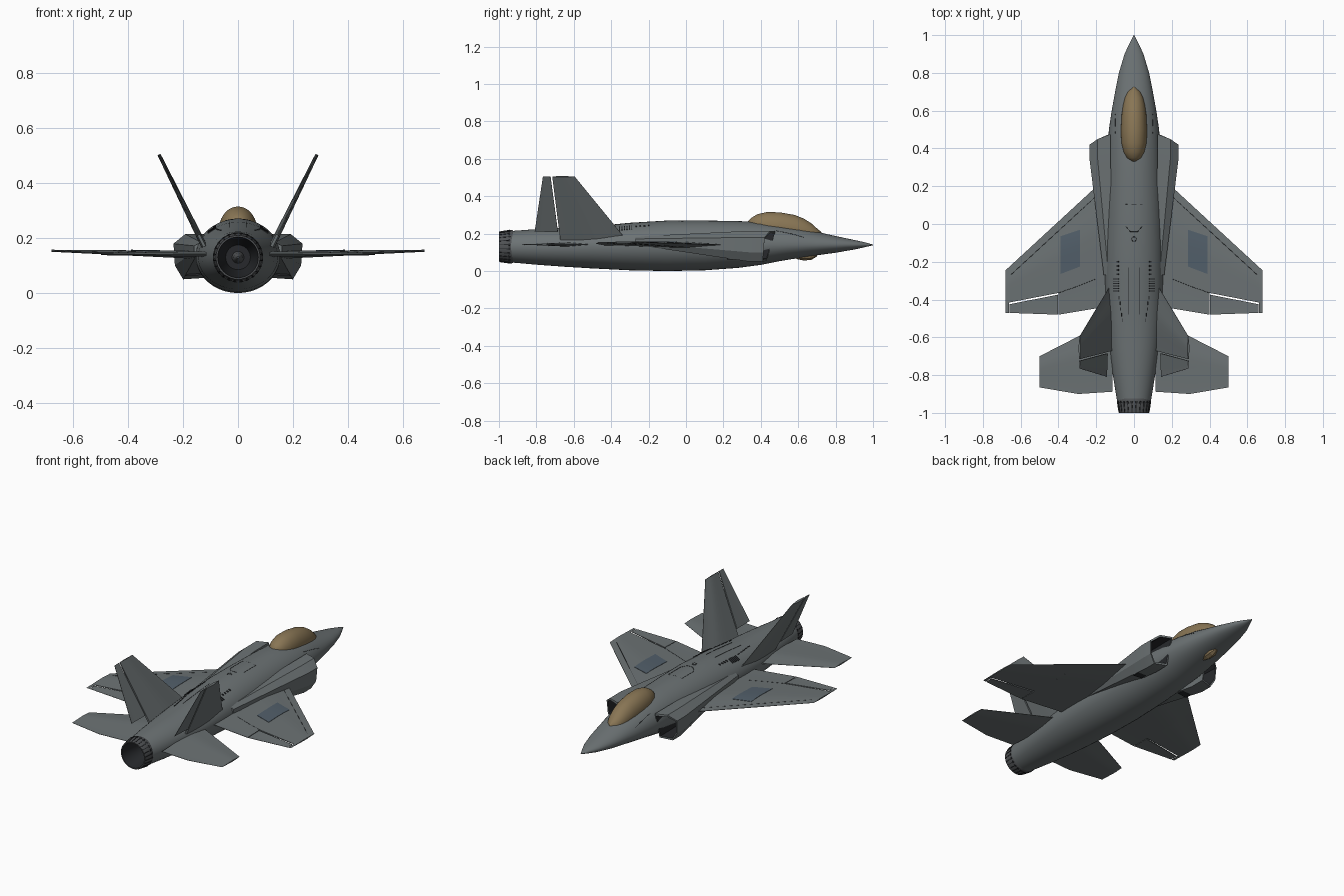
import bpy, bmesh
from math import sin, cos, pi, sqrt, radians
from mathutils import Vector, Matrix

if "Cube" in bpy.data.objects:
    bpy.data.objects.remove(bpy.data.objects["Cube"])


def material(name, r, g, b):
    m = bpy.data.materials.new(name)
    m.diffuse_color = (r, g, b, 1)
    m.use_nodes = True
    m.node_tree.nodes["Principled BSDF"].inputs["Base Color"].default_value = m.diffuse_color
    return m


GREY = material("hull_grey", 0.15, 0.17, 0.175)
DARK = material("dark_metal", 0.02, 0.022, 0.025)
STEEL = material("nozzle_steel", 0.08, 0.085, 0.09)
GOLD = material("tinted_gold", 0.25, 0.18, 0.09)
BLUE = material("walkway_blue", 0.085, 0.115, 0.145)


def finish(name, bm, mats, mirror=False, angle=32):
    bmesh.ops.recalc_face_normals(bm, faces=bm.faces)
    me = bpy.data.meshes.new(name)
    bm.to_mesh(me)
    bm.free()
    for m in mats:
        me.materials.append(m)
    ob = bpy.data.objects.new(name, me)
    bpy.context.collection.objects.link(ob)
    bpy.ops.object.select_all(action='DESELECT')
    ob.select_set(True)
    bpy.context.view_layer.objects.active = ob
    bpy.ops.object.shade_smooth_by_angle(angle=radians(angle))
    if mirror:
        ob.modifiers.new("Mirror", 'MIRROR').use_mirror_merge = False
    return ob


def loft(name, rings, mats, start=True, end=True, dark_from=None, mirror=False, angle=32):
    bm = bmesh.new()
    vs = [[bm.verts.new(p) for p in r] for r in rings]
    n = len(rings[0])
    for k in range(len(vs) - 1):
        for i in range(n):
            j = (i + 1) % n
            f = bm.faces.new((vs[k][i], vs[k][j], vs[k + 1][j], vs[k + 1][i]))
            f.material_index = int(dark_from is not None and k >= dark_from)
    if start:
        bm.faces.new(vs[0])
    if end:
        bm.faces.new(vs[-1]).material_index = int(dark_from is not None)
    return finish(name, bm, mats, mirror, angle)


def hull_ring(y, w, zt, zb, zc, n=40):
    pts = []
    for i in range(n):
        a = 2 * pi * i / n
        s = sin(a)
        pts.append((w * cos(a), y, zc + s * ((zt - zc) if s > 0 else (zc - zb))))
    return pts


# Fuselage sections: y, half width, top, bottom, widest height
BODY = [(1, .002, .142, .138, .14), (.95, .027, .155, .126, .14), (.9, .05, .166, .115, .14),
        (.8, .08, .187, .098, .14), (.7, .1, .21, .084, .14), (.6, .118, .234, .069, .14),
        (.5, .133, .25, .053, .14), (.4, .139, .262, .033, .14), (.28, .143, .267, .017, .14),
        (.1, .15, .27, .004, .138), (-.1, .155, .27, 0, .136), (-.3, .154, .258, .004, .135),
        (-.5, .146, .238, .014, .133), (-.65, .132, .231, .023, .131),
        (-.8, .112, .224, .034, .13), (-.935, .09, .214, .046, .13)]
loft("fuselage", [hull_ring(*s) for s in BODY], [GREY], end=False)


def skin(x, y):
    # height of the fuselage top at a point
    for a, b in zip(BODY, BODY[1:]):
        if b[0] <= y <= a[0]:
            t = (a[0] - y) / (a[0] - b[0])
            w, zt, _, zc = [p + (q - p) * t for p, q in zip(a[1:], b[1:])]
            return zc + (zt - zc) * sqrt(max(0, 1 - (x / w) ** 2))
    return 0.13


# Canopy
CAN = [(.725, .008, .208, .19), (.70, .034, .228, .195), (.67, .048, .255, .202), (.63, .058, .28, .21),
       (.58, .065, .3, .222), (.5, .069, .314, .233), (.43, .067, .315, .238), (.38, .055, .303, .243),
       (.35, .038, .285, .25), (.33, .012, .264, .25)]
loft("canopy", [hull_ring(y, w, t, c - .02, c) for y, w, t, c in CAN], [GOLD], angle=50)

# Sensor window under the nose
loft("nose_sensor", [hull_ring(y, w, .1, b, .09, 8) for y, w, b in
                     [(.7, .012, .078), (.67, .028, .06), (.63, .028, .056), (.59, .012, .064)]],
     [GOLD], angle=10)

# Engine nozzle with hollow dark throat
def circle(y, r, n=40, z=.13):
    return [(r * cos(2 * pi * i / n), y, z + r * sin(2 * pi * i / n)) for i in range(n)]


loft("nozzle", [circle(*p) for p in [(-.925, .087), (-.935, .09), (-1, .08), (-1, .074),
                                     (-.93, .066), (-.82, .045)]],
     [STEEL, DARK], start=False, dark_from=3)
loft("nozzle_hub", [circle(-.82, .022, 16), circle(-.86, .016, 16), circle(-.89, .004, 16)], [STEEL])
bm = bmesh.new()
for i in range(24):
    turn = Matrix.Rotation(2 * pi * (i + .5) / 24, 4, 'Y')
    for y, w, l in ((-.967, .004, .06), (-.945, .013, .008)):
        r = .09 - .01 * (-.935 - y) / .065
        bmesh.ops.create_cube(bm, size=1, matrix=Matrix.Translation((0, 0, .13)) @ turn
                              @ Matrix.Translation((0, y, r)) @ Matrix.Rotation(.15, 4, 'X')
                              @ Matrix.Diagonal((w, l, .004, 1)))
finish("nozzle_petal_gaps", bm, [DARK])

# Air intakes: six-sided trunks, hollow at the front, fading into the hull
LIP = [(.125, .475, .215), (.192, .45, .215), (.235, .42, .18), (.23, .415, .1), (.2, .41, .05), (.125, .43, .055)]
TAIL = [(.1, .185), (.135, .185), (.16, .172), (.16, .152), (.15, .14), (.1, .14)]
mid = Vector((.18, .43, .132))
inner = [mid + (Vector(p) - mid) * .86 for p in LIP]
for q, p in zip(inner, LIP):
    q.y = p[1]
loft("air_intake", [[(x, -.27, z) for x, z in TAIL], [(x, .34, z) for x, y, z in LIP], LIP, inner,
                    [(x * .9 + .01, .22, z) for x, y, z in inner]],
     [GREY, DARK], dark_from=3, mirror=True, angle=15)


# Wings, tailplanes and fins: lofted thin panels with a wedge-shaped profile
def foil(O, D, N, le, te, T):
    O, D, N = Vector(O), Vector(D), Vector(N).normalized()

    def point(s, y, side, extra=0):
        c = (le(s) - y) / (le(s) - te(s))
        h = T(s) * max(.1, min(1, c / .3, (1 - c) / .6)) + extra
        return O + D * s + Vector((0, y, 0)) + N * h * side
    return point


def panel(name, groups, point, mat, extra=0, under=-1, n=10):
    bm = bmesh.new()
    for stations in groups:
        rings = []
        for s, yf, yb in stations:
            ys = [yf + (yb - yf) * i / n for i in range(n + 1)]
            ring = [point(s, y, 1, extra) for y in ys] + [point(s, y, under) for y in reversed(ys)]
            rings.append([bm.verts.new(p) for p in ring])
        for a, b in zip(rings, rings[1:]):
            for i in range(len(a)):
                j = (i + 1) % len(a)
                bm.faces.new((a[i], a[j], b[j], b[i]))
        for r in (rings[0], rings[-1]):
            for i in range(n):
                bm.faces.new((r[i], r[i + 1], r[-2 - i], r[-1 - i]))
    return finish(name, bm, [mat], True, 20)


wle = lambda x: .17 - .922 * (x - .23)
wte = lambda x: -.44 - .04 * (x - .16) / .24 if x < .4 else -.48 + .01 * (x - .4) / .28
wing = foil((0, 0, .135), (1, 0, .028), (0, 0, 1), wle, wte, lambda x: .018 - .021 * x)
panel("wing", [[(.1, wle(.1), wte(.1)), (.4, wle(.4), wte(.4))],
               [(.4, wle(.4), -.365), (.663, wle(.663), -.416)],
               [(.663, wle(.663), wte(.663)), (.68, wle(.68), wte(.68))]], wing, GREY)
panel("wing_flap", [[(.403, -.374, wte(.403)), (.659, -.425, wte(.659))]], wing, GREY)
panel("wing_walkway", [[(.285, -.03, -.225), (.39, -.065, -.265)]], wing, BLUE, .002, 0)

tail = foil((0, 0, .142), (1, 0, 0), (0, 0, 1), lambda x: -.505 - .513 * (x - .12),
            lambda x: -.89 if x < .3 else -.865, lambda x: .012 - .016 * x)
panel("tailplane", [[(.115, -.505, -.888), (.295, -.595, -.90), (.5, -.70, -.865)]], tail, GREY)

fle = lambda s: -.35 - .245 * s
fte = lambda s: -.81 + .045 * s
fin = foil((.14, 0, .205), (.148, 0, .3), (.3, 0, -.148), fle, fte, lambda s: .011 - .005 * s)
panel("tail_fin", [[(-.12, fle(-.12), -.672), (1, fle(1), -.715)]], fin, GREY)
panel("rudder", [[(.02, -.685, fte(.02)), (1, -.724, fte(1))]], fin, GREY)


# Panel seams drawn as thin mirrored lines
def seams(name, lines, r=.0014):
    cu = bpy.data.curves.new(name, 'CURVE')
    cu.dimensions = '3D'
    cu.bevel_depth = r
    cu.bevel_resolution = 0
    for pts in lines:
        for m in (1, -1):
            sp = cu.splines.new('POLY')
            sp.points.add(len(pts) - 1)
            for q, (x, y, z) in zip(sp.points, pts):
                q.co = (m * x, y, z, 1)
    cu.materials.append(DARK)
    bpy.context.collection.objects.link(bpy.data.objects.new(name, cu))


on_hull = lambda pts: [(x, y, skin(x, y)) for x, y in pts]
on_wing = lambda pts: [wing(s, y, 1) for s, y in pts]
seams("hull_seams", [
    on_hull([(0, .105), (.045, .105), (.045, -.01), (.02, -.04), (0, -.04)]),
    on_hull([(.03, -.23), (.03, -.32), (.03, -.4), (.03, -.48)]),
    on_hull([(.1, .8 - .05 * i - .02) for i in range(3, 7)]),
    on_hull([(.012 * sin(pi * i / 8), -.08 + .012 * cos(pi * i / 8)) for i in range(9)])])
seams("wing_seams", [
    on_wing([(.2 + .09 * i, wle(.2 + .09 * i) - .05) for i in range(6)]),
    on_wing([(.2, -.29), (.3, -.33), (.4, -.365), (.4, -.42), (.4, -.48)])], .001)

# Raised dark louvres and hinge dashes on the spine
bm = bmesh.new()
vents = [(.095, -.29 - .013 * i, .035, .005) for i in range(6)]
vents += [(.085, -.2 - .022 * i, .012, .009) for i in range(4)]
vents += [(.078 - .004 * i, -.39 - .03 * i, .004, .018) for i in range(5)]
for x, y, w, l in vents:
    tilt = (skin(x - .01, y) - skin(x + .01, y)) / .02
    bmesh.ops.create_cube(bm, size=1, matrix=Matrix.Translation((x, y, skin(x, y)))
                          @ Matrix.Rotation(tilt * .85, 4, 'Y') @ Matrix.Diagonal((w, l, .006, 1)))
finish("spine_louvres", bm, [DARK], True)
